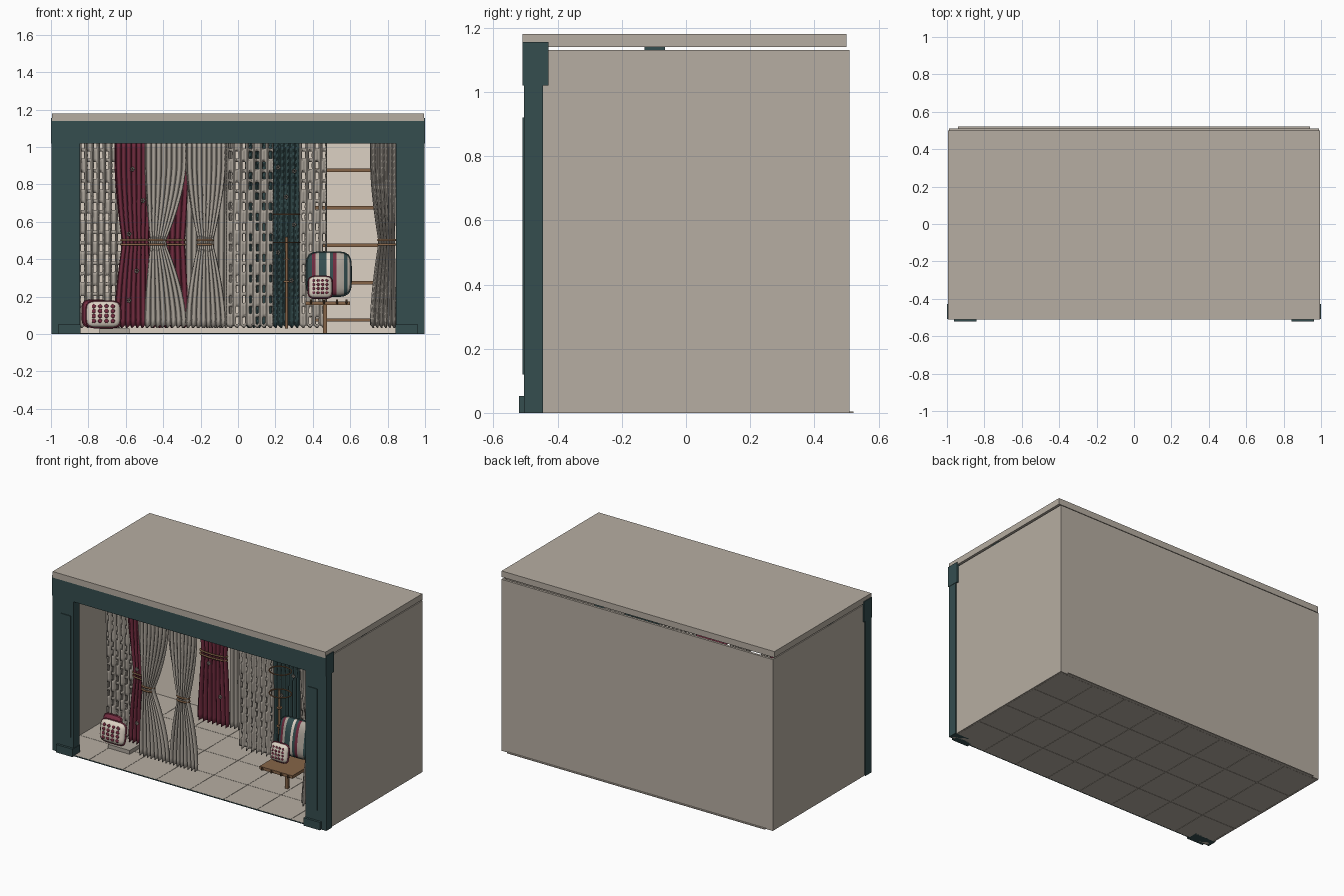
import bpy, bmesh, math
from mathutils import Vector, Matrix

if "Cube" in bpy.data.objects:
    bpy.data.objects.remove(bpy.data.objects["Cube"])


def material(name, r, g, b):
    m = bpy.data.materials.new(name)
    m.use_nodes = True
    m.diffuse_color = (r, g, b, 1)
    m.node_tree.nodes["Principled BSDF"].inputs["Base Color"].default_value = (r, g, b, 1)
    return m


STONE = material("warm grey", 0.47, 0.42, 0.36)
CREAM = material("cream", 0.72, 0.64, 0.55)
LINEN = material("linen grey", 0.42, 0.38, 0.33)
TEAL = material("dark teal", 0.035, 0.075, 0.078)
RED = material("wine red", 0.17, 0.025, 0.05)
WOOD = material("brown wood", 0.24, 0.13, 0.065)


def finish(name, bm, mats, smooth=False):
    bmesh.ops.recalc_face_normals(bm, faces=bm.faces)
    me = bpy.data.meshes.new(name)
    bm.to_mesh(me)
    bm.free()
    for m in mats:
        me.materials.append(m)
    for p in me.polygons:
        p.use_smooth = smooth
    ob = bpy.data.objects.new(name, me)
    bpy.context.collection.objects.link(ob)
    return ob


def add_box(bm, x, y, z):
    size = (x[1] - x[0], y[1] - y[0], z[1] - z[0])
    mid = (sum(x) / 2, sum(y) / 2, sum(z) / 2)
    bmesh.ops.create_cube(bm, size=1, matrix=Matrix.LocRotScale(mid, None, size))


def box(name, mat, x, y, z, mirror=False):
    bm = bmesh.new()
    add_box(bm, x, y, z)
    if mirror:
        add_box(bm, (-x[1], -x[0]), y, z)
    return finish(name, bm, [mat])


def tube(name, mat, points, radius, closed=False):
    cu = bpy.data.curves.new(name, "CURVE")
    cu.dimensions = "3D"
    cu.bevel_depth = radius
    cu.bevel_resolution = 1
    cu.use_fill_caps = True
    sp = cu.splines.new("POLY")
    sp.points.add(len(points) - 1)
    for p, co in zip(sp.points, points):
        p.co = (*co, 1)
    sp.use_cyclic_u = closed
    cu.materials.append(mat)
    ob = bpy.data.objects.new(name, cu)
    bpy.context.collection.objects.link(ob)


def ring(name, mat, centre, rx, ry, radius):
    steps = [math.tau * i / 24 for i in range(24)]
    tube(name, mat, [(centre[0] + rx * math.cos(a), centre[1] + ry * math.sin(a), centre[2])
                     for a in steps], radius, True)


WAIST = 0.49


def curtain(name, mat, x0, x1, y, folds, waist=None, pinch=0.3, lattice=False, flowers=()):
    """Pleated cloth; optionally gathered at a waist, pierced or flowered."""
    z0, z1, amp = 0.04, 1.03, 0.016
    cols, rows = folds * 6, 54 if lattice else 28

    def point(u, v):
        z = z0 + (z1 - z0) * v
        mid, half = (x0 + x1) / 2, (x1 - x0) / 2
        if waist is not None:
            t = min(1, abs(z - WAIST) / 0.42)
            k = 1 - (1 - t) ** 1.6
            mid = waist + (mid - waist) * k
            half *= pinch + (1 - pinch) * k
        hem = 0.008 * math.cos(u * folds * math.tau) * (1 - v) ** 6
        return Vector((mid + (2 * u - 1) * half,
                       y + amp * math.sin(u * folds * math.tau + 0.6 * math.sin(v * 5)), z + hem))

    bm = bmesh.new()
    grid = [[bm.verts.new(point(c / cols, r / rows)) for c in range(cols + 1)]
            for r in range(rows + 1)]
    for r in range(rows):
        for c in range(cols):
            if lattice and r % 3 != 0 and c % 6 in (2, 3, 4) and (r // 3 + c // 6) % 3:
                continue
            bm.faces.new((grid[r][c], grid[r][c + 1], grid[r + 1][c + 1], grid[r + 1][c]))
    ob = finish(name, bm, [mat], True)
    solid = ob.modifiers.new("cloth", "SOLIDIFY")
    solid.thickness = 0.004
    # Small blossoms resting on the cloth
    if flowers:
        bm = bmesh.new()
        for u, v in flowers:
            p = point(u, v)
            p.y = y - amp - 0.006
            for k in range(5):
                a = math.tau * k / 5
                off = Vector((0.008 * math.cos(a), 0, 0.008 * math.sin(a)))
                bmesh.ops.create_icosphere(bm, subdivisions=1, radius=0.006,
                                           matrix=Matrix.Translation(p + off))
        finish(name + "_flowers", bm, [LINEN])
    # Cord wrapped round the gathered waist
    if waist is not None:
        for dz in (-0.012, 0.012):
            ring(name + "_tie", WOOD, (waist, y, WAIST + dz),
                 (x1 - x0) / 2 * pinch + 0.006, amp + 0.008, 0.006)


def squared(a, p=5):
    c, s = math.cos(a), math.sin(a)
    k = (abs(c) ** p + abs(s) ** p) ** (-1 / p)
    return c * k, s * k


def pillow(name, centre, w, h, d, mats, trim, stripes=(), dots=0, tilt=-0.15, turn=0.0):
    """Squared cushion with piping, optional stripes or dots."""
    place = Matrix.Translation(centre) @ Matrix.Rotation(turn, 4, "Z") @ Matrix.Rotation(tilt, 4, "X")
    bm = bmesh.new()
    bmesh.ops.create_uvsphere(bm, u_segments=40, v_segments=16, radius=1)
    for v in bm.verts:
        r = math.hypot(v.co.x, v.co.y)
        sx, sz = squared(math.atan2(v.co.y, v.co.x))
        depth = math.copysign(abs(v.co.z) ** 0.8, v.co.z)
        v.co = (sx * r * w / 2, depth * d / 2, sz * r * h / 2)
    for s in stripes:
        bmesh.ops.bisect_plane(bm, geom=bm.verts[:] + bm.edges[:] + bm.faces[:],
                               plane_co=(s * w / 2, 0, 0), plane_no=(1, 0, 0))
    for f in bm.faces:
        x = f.calc_center_median().x
        f.material_index = sum(x > s * w / 2 for s in stripes) % len(mats)
    bm.transform(place)
    finish(name, bm, mats, True)
    outline = [squared(math.tau * i / 40) for i in range(40)]
    tube(name + "_piping", trim, [place @ Vector((a * w / 2, 0, b * h / 2)) for a, b in outline],
         0.006, True)
    if dots:
        bm = bmesh.new()
        for i in range(dots):
            for j in range(dots):
                a, b = ((2 * t + 1) / dots - 1 for t in (i, j))
                a, b = a * 0.75, b * 0.75
                r = min(0.98, (abs(a) ** 5 + abs(b) ** 5) ** 0.2)
                depth = -(1 - r * r) ** 0.4 * d / 2
                m = Matrix.LocRotScale((a * w / 2, depth, b * h / 2), None, (1, 0.35, 1))
                bmesh.ops.create_icosphere(bm, subdivisions=2, radius=w / dots * 0.26, matrix=place @ m)
        finish(name + "_dots", bm, [RED], True)


# Shell: walls, roof and tiled floor
box("side_wall", STONE, (0.98, 0.99), (-0.445, 0.51), (0, 1.13), True)
box("back_wall", STONE, (-0.99, 0.99), (0.50, 0.51), (0, 1.13))
box("back_wall_lining", CREAM, (-0.98, 0.98), (0.494, 0.4995), (0.006, 1.13))
box("roof", STONE, (-0.995, 0.995), (-0.51, 0.50), (1.14, 1.18))
box("skirting", STONE, (-0.94, 0.94), (0.51, 0.522), (0, 0.005))
bm = bmesh.new()
for i in range(8):
    for j in range(4):
        x, y = -0.98 + i * 0.245, -0.50 + j * 0.25
        add_box(bm, (x + 0.001, x + 0.244), (y + 0.001, y + 0.249), (0, 0.005))
finish("floor_tiles", bm, [STONE])

# Front frame
box("pillar", TEAL, (0.845, 0.998), (-0.505, -0.445), (0, 1.02), True)
box("pillar_panel", TEAL, (0.865, 0.935), (-0.510, -0.505), (0.12, 0.92), True)
box("pillar_foot", TEAL, (0.843, 0.962), (-0.52, -0.44), (0, 0.052), True)
box("lintel", TEAL, (-1.0, 1.0), (-0.509, -0.428), (1.02, 1.155))
box("front_sill", TEAL, (-0.845, 0.845), (-0.505, -0.50), (0, 0.005))
box("curtain_rail", TEAL, (-0.985, 0.985), (-0.13, -0.065), (1.13, 1.14))

# Curtains
curtain("left_lattice_curtain", LINEN, -0.85, -0.62, -0.16, 7, lattice=True)
curtain("red_tied_curtain", RED, -0.66, -0.47, -0.2, 7, -0.55, 0.72,
        flowers=[(0.5, 0.85), (0.8, 0.68), (0.3, 0.5), (0.6, 0.3), (0.4, 0.14)])
curtain("front_curtain_left", LINEN, -0.50, -0.28, -0.32, 8, -0.43, 0.34)
curtain("front_curtain_right", LINEN, -0.28, -0.07, -0.32, 8, -0.175, 0.34)
curtain("red_back_curtain", RED, -0.50, -0.27, 0.29, 7, -0.38, 0.8,
        flowers=[(0.2, 0.8), (0.7, 0.65), (0.4, 0.4), (0.8, 0.2)])
curtain("plain_back_curtain", LINEN, -0.28, -0.02, 0.31, 9)
curtain("middle_lattice_curtain", LINEN, -0.06, 0.19, 0.10, 7, lattice=True)
curtain("teal_curtain", TEAL, 0.04, 0.33, 0.17, 10,
        flowers=[(0.6, 0.86), (0.9, 0.84), (0.75, 0.7), (0.9, 0.55), (0.6, 0.4), (0.85, 0.25)])
curtain("right_lattice_curtain", LINEN, 0.33, 0.475, 0.17, 4, lattice=True)
curtain("right_tied_curtain", LINEN, 0.71, 0.845, -0.35, 6, 0.797, 0.62)

# Slender stand with wooden hoops
tube("stand_pole", WOOD, [(0.26, 0.06, 0.03), (0.26, 0.06, 0.52)], 0.008)
for z in (0.28, 0.40):
    ring("stand_collar", WOOD, (0.26, 0.06, z), 0.012, 0.012, 0.006)
for z in (0.49, 0.64):
    ring("hoop", WOOD, (0.26, 0.07, z), 0.07, 0.06, 0.004)

# Ladder against the back wall
for k in range(5):
    z = 0.075 + 0.2 * k
    box("ladder_rung", WOOD, (0.40, 0.80), (0.44, 0.46), (z - 0.009, z + 0.009))

# Bench with cushions
box("bench_top", WOOD, (0.36, 0.60), (-0.29, -0.05), (0.155, 0.175))
for x in (0.39, 0.46, 0.53, 0.58):
    tube("bench_peg", WOOD, [(x, -0.295, 0.165), (x, -0.31, 0.165), (x, -0.31, 0.185)], 0.005)
box("bench_post", WOOD, (0.455, 0.475), (-0.16, -0.14), (0.005, 0.155))
pillow("striped_cushion", (0.485, -0.09, 0.32), 0.235, 0.235, 0.09, [TEAL, RED, LINEN, TEAL, CREAM],
       TEAL, stripes=(-0.75, -0.6, -0.45, -0.1, 0.05, 0.2, 0.35, 0.7, 0.85))
pillow("small_dotted_cushion", (0.44, -0.19, 0.25), 0.125, 0.115, 0.06, [CREAM], RED, dots=4)

# Floor cushions
pillow("dotted_floor_cushion", (-0.72, -0.27, 0.105), 0.18, 0.14, 0.07, [CREAM], RED, dots=4)
pillow("red_floor_cushion", (-0.765, -0.215, 0.11), 0.13, 0.14, 0.05, [RED], RED)
box("floor_mat", LINEN, (-0.74, -0.58), (-0.30, -0.16), (0.005, 0.03))
